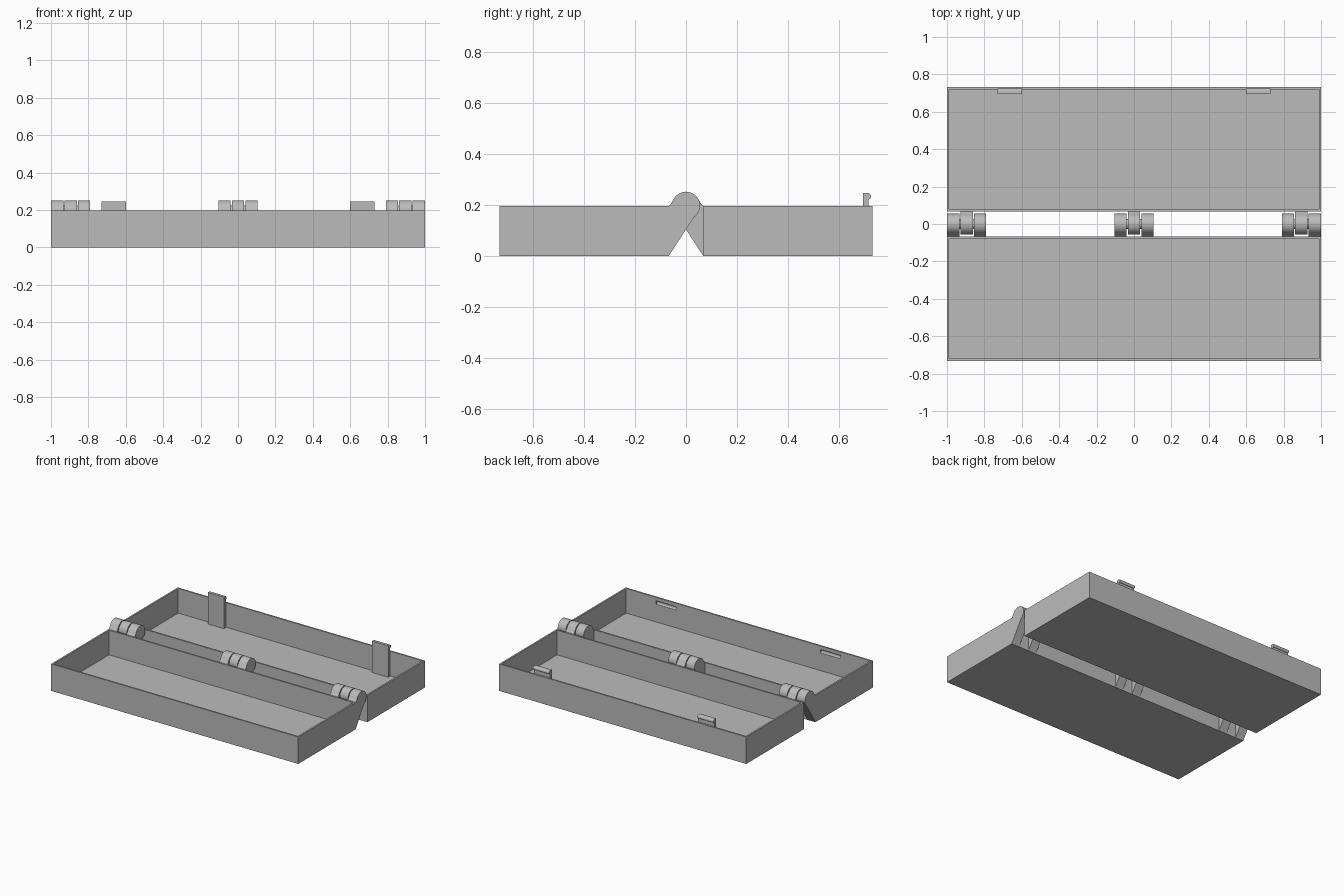
import bpy, bmesh, math
from mathutils import Vector

cube = bpy.data.objects.get("Cube")
if cube:
    bpy.data.objects.remove(cube)

GREY = (0.5, 0.5, 0.5, 1)
mat = bpy.data.materials.new("mid grey")
mat.use_nodes = True
mat.diffuse_color = GREY
mat.node_tree.nodes["Principled BSDF"].inputs["Base Color"].default_value = GREY

TOP, WALL = 0.197, 0.017       # rim height, wall thickness
NEAR, FAR = 0.067, 0.732       # tray edges away from the hinge axis
RADIUS = 0.055                 # hinge knuckle


def finish(name, bm, smooth=False):
    bmesh.ops.recalc_face_normals(bm, faces=bm.faces)
    mesh = bpy.data.meshes.new(name)
    bm.to_mesh(mesh)
    bm.free()
    mesh.materials.append(mat)
    obj = bpy.data.objects.new(name, mesh)
    bpy.context.collection.objects.link(obj)
    if smooth:
        bpy.ops.object.select_all(action='DESELECT')
        obj.select_set(True)
        bpy.context.view_layer.objects.active = obj
        bpy.ops.object.shade_smooth_by_angle(angle=math.radians(30))
    return obj


def box(name, x0, x1, y0, y1, z0, z1):
    bm = bmesh.new()
    bmesh.ops.create_cube(bm, size=1)
    bmesh.ops.scale(bm, vec=(x1 - x0, y1 - y0, z1 - z0), verts=bm.verts)
    bmesh.ops.translate(bm, vec=((x0 + x1) / 2, (y0 + y1) / 2, (z0 + z1) / 2), verts=bm.verts)
    return finish(name, bm)


def extrude_x(name, profile, x0, x1):
    """Sweep a (y, z) outline along x."""
    bm = bmesh.new()
    face = bm.faces.new([bm.verts.new((x0, y, z)) for y, z in profile])
    out = bmesh.ops.extrude_face_region(bm, geom=[face])["geom"]
    verts = [g for g in out if isinstance(g, bmesh.types.BMVert)]
    bmesh.ops.translate(bm, vec=(x1 - x0, 0, 0), verts=verts)
    return finish(name, bm, True)


def arc(cy, cz, r, a0, a1, steps):
    angles = [math.radians(a0 + (a1 - a0) * i / steps) for i in range(steps + 1)]
    return [(cy + r * math.cos(a), cz + r * math.sin(a)) for a in angles]


def tray(name, y0, y1):
    """Open box: inset the top face and sink it to the floor."""
    obj = box(name, -1, 1, y0, y1, 0, TOP)
    bm = bmesh.new()
    bm.from_mesh(obj.data)
    top = max(bm.faces, key=lambda f: f.calc_center_median().z)
    bmesh.ops.inset_region(bm, faces=[top], thickness=WALL)
    out = bmesh.ops.extrude_face_region(bm, geom=[top])["geom"]
    verts = [g for g in out if isinstance(g, bmesh.types.BMVert)]
    bmesh.ops.translate(bm, vec=(0, 0, WALL - TOP), verts=verts)
    if top.is_valid:
        bmesh.ops.delete(bm, geom=[top], context='FACES_ONLY')
    bmesh.ops.recalc_face_normals(bm, faces=bm.faces)
    bm.to_mesh(obj.data)
    bm.free()
    return obj


front = tray("front_tray", -FAR, -NEAR)
tray("back_tray", NEAR, FAR)

# Hinge knuckles: round barrel with a web tapering down the tray wall
dist = math.hypot(NEAR, TOP)
tangent = math.degrees(math.atan2(NEAR, TOP) + math.asin(RADIUS / dist)) - 90
web = tangent + 90 - 90
knuckle = [(-NEAR - 0.005, 0.001), (-NEAR, 0.001)]
knuckle += arc(0, TOP, RADIUS, web + 90 - 0 - 90 + 0, 150, 28)
knuckle += [(-0.054, 0.213), (-0.061, 0.203), (-NEAR, TOP), (-NEAR - 0.005, TOP - 0.001)]
mirrored = [(-y, z) for y, z in knuckle]

for label, cx in (("right", -0.895), ("middle", 0), ("left", 0.895)):
    for side in (-1, 1):
        inner, outer = cx + side * 0.039, cx + side * 0.105
        extrude_x(label + "_hinge_outer_knuckle", knuckle, min(inner, outer), max(inner, outer))
    extrude_x(label + "_hinge_centre_knuckle", mirrored, cx - 0.033, cx + 0.033)
    extrude_x(label + "_hinge_pin", arc(0, TOP, 0.028, 0, 345, 23), cx - 0.08, cx + 0.08)

# Latch clips with a rounded hook, and matching grooves in the front wall
inside = FAR - WALL
clip = [(inside - 0.021, WALL), (inside + 0.001, WALL), (inside + 0.001, 0.222)]
clip += arc(inside - 0.002, 0.234, 0.0125, -70, 70, 8)
clip += [(inside - 0.004, 0.247), (inside - 0.021, 0.247)]
for label, side in (("right", -1), ("left", 1)):
    cx = side * 0.665
    extrude_x(label + "_latch_clip", clip, cx - 0.065, cx + 0.065)
    cutter = extrude_x(label + "_groove_cutter", arc(-inside, 2 * TOP - 0.234, 0.014, 0, 345, 23),
                       cx - 0.08, cx + 0.08)
    cutter.hide_render = True
    cutter.hide_set(True)
    cut = front.modifiers.new(label + "_groove", 'BOOLEAN')
    cut.operation = 'DIFFERENCE'
    cut.solver = 'EXACT'
    cut.object = cutter
